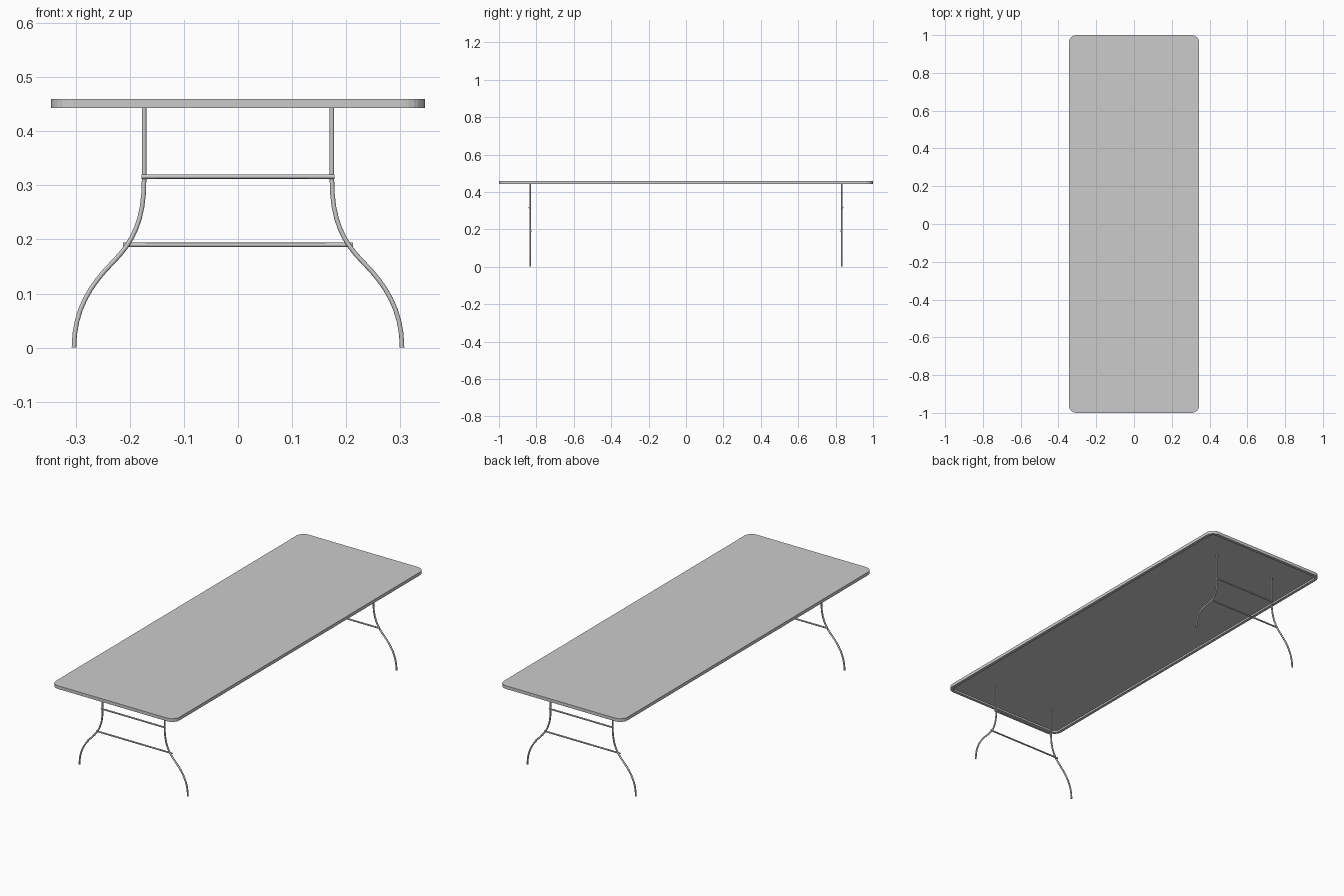
import bpy, bmesh, math

if "Cube" in bpy.data.objects:
    bpy.data.objects.remove(bpy.data.objects["Cube"])

HX, HY, CORNER = 0.345, 1.0, 0.04
TOP_Z, RIM_Z, UNDER_Z = 0.459, 0.443, 0.452
LEG_Y, TUBE = 0.833, 0.0042


def tube(name, points, radius, cyclic_res=8):
    """Round capped tube along Bezier points: (position, left handle, right handle)."""
    cu = bpy.data.curves.new(name, 'CURVE')
    cu.dimensions = '3D'
    cu.bevel_depth = radius
    cu.bevel_resolution = 2
    cu.resolution_u = cyclic_res
    cu.use_fill_caps = True
    sp = cu.splines.new('BEZIER')
    sp.bezier_points.add(len(points) - 1)
    for bp, (co, hl, hr) in zip(sp.bezier_points, points):
        bp.handle_left_type = bp.handle_right_type = 'FREE'
        bp.co, bp.handle_left, bp.handle_right = co, hl, hr
    ob = bpy.data.objects.new(name, cu)
    bpy.context.collection.objects.link(ob)
    return ob


# Tabletop: rounded slab with a raised rim around a recessed underside
bm = bmesh.new()
outline = []
for i, (sx, sy) in enumerate([(1, 1), (-1, 1), (-1, -1), (1, -1)]):
    for k in range(7):
        a = math.radians(90 * i + 15 * k)
        outline.append(bm.verts.new((sx * (HX - CORNER) + CORNER * math.cos(a),
                                     sy * (HY - CORNER) + CORNER * math.sin(a), TOP_Z)))
top = bm.faces.new(outline)
ext = bmesh.ops.extrude_face_region(bm, geom=[top], use_keep_orig=True)
bottom = next(g for g in ext['geom'] if isinstance(g, bmesh.types.BMFace))
for v in bottom.verts:
    v.co.z = RIM_Z
bmesh.ops.recalc_face_normals(bm, faces=bm.faces)
bmesh.ops.inset_region(bm, faces=[bottom], thickness=0.015)
rec = bmesh.ops.extrude_discrete_faces(bm, faces=[bottom])
for v in rec['faces'][0].verts:
    v.co.z = UNDER_Z
bmesh.ops.recalc_face_normals(bm, faces=bm.faces)
me = bpy.data.meshes.new('tabletop')
bm.to_mesh(me)
bm.free()
tabletop = bpy.data.objects.new('tabletop', me)
bpy.context.collection.objects.link(tabletop)

# Wishbone leg profile (x, z): position, left handle, right handle
PROFILE = [
    ((0.1735, 0.454), (0.1735, 0.47), (0.1735, 0.41)),
    ((0.1735, 0.31), (0.1735, 0.35), (0.1735, 0.235)),
    ((0.232, 0.157), (0.194, 0.195), (0.272, 0.117)),
    ((0.303, 0.0), (0.303, 0.07), (0.303, -0.02)),
]

for end, sy in (('front', -1), ('back', 1)):
    # Curved tube legs, mirrored left and right
    for side, sx in (('left', -1), ('right', 1)):
        tube(f'{end}_{side}_leg',
             [[(sx * x, sy * LEG_Y, z) for x, z in p] for p in PROFILE], TUBE)
    # Cross bars: upper on the outer face of the legs, lower on the inner face
    for name, half, z, dy in (('upper', 0.178, 0.316, 0.005), ('lower', 0.212, 0.19, -0.005)):
        y = sy * (LEG_Y + dy)
        pts = [[(s * half * f, y, z) for f in fs]
               for s, fs in ((-1, (1, 1.1, 0.5)), (1, (1, 0.5, 1.1)))]
        tube(f'{end}_{name}_bar', pts, 0.004, 1)
